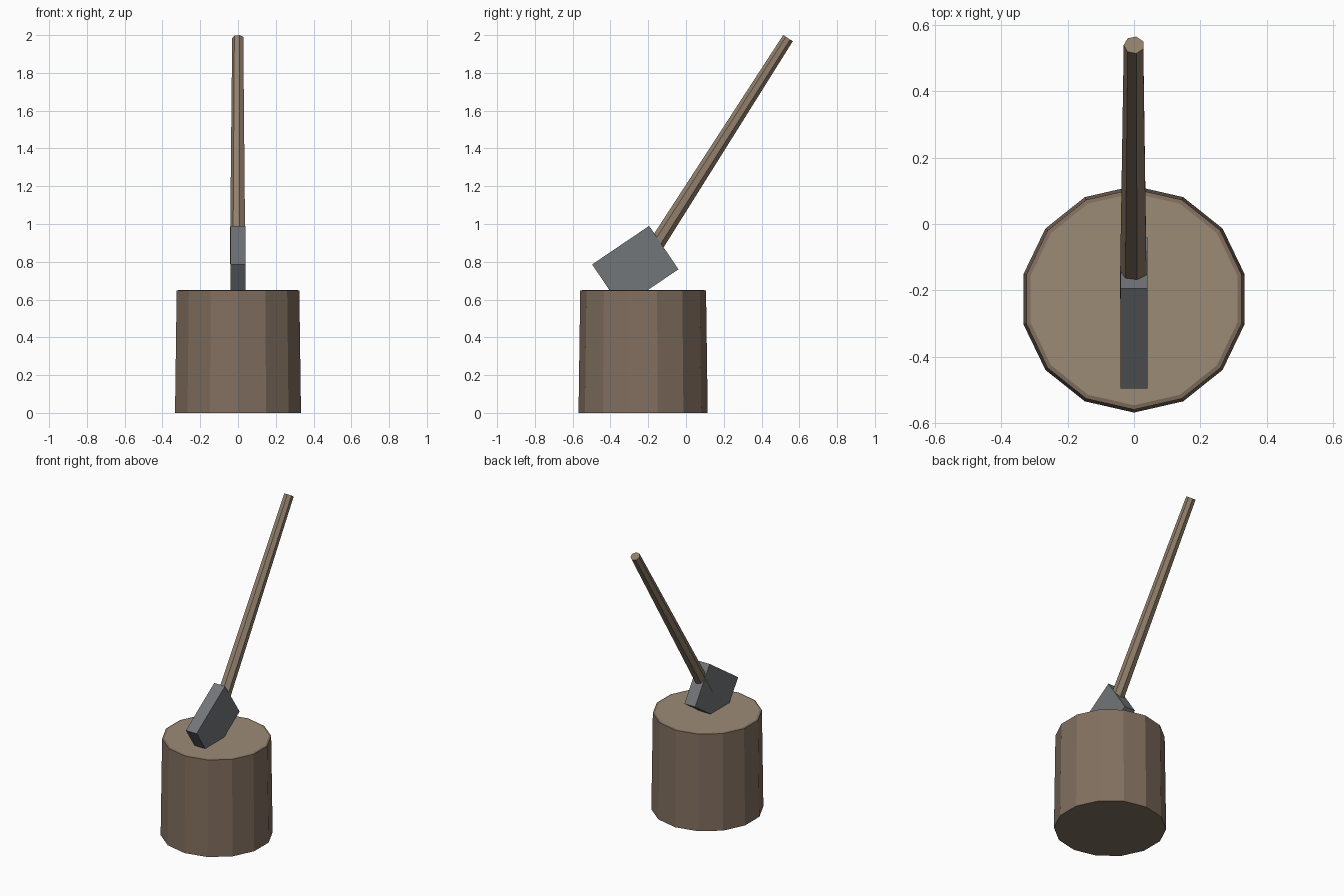
import bpy, bmesh, math
from mathutils import Vector

if "Cube" in bpy.data.objects:
    bpy.data.objects.remove(bpy.data.objects["Cube"])


def material(name, rgb):
    m = bpy.data.materials.new(name)
    m.diffuse_color = (*rgb, 1)
    m.use_nodes = True
    m.node_tree.nodes["Principled BSDF"].inputs["Base Color"].default_value = m.diffuse_color
    return m


bark = material("bark", (0.22, 0.16, 0.115))
cut_wood = material("cut_wood", (0.33, 0.26, 0.18))
handle_wood = material("handle_wood", (0.28, 0.21, 0.145))
steel = material("steel", (0.17, 0.18, 0.19))


def finish(bm, name, mats):
    bmesh.ops.recalc_face_normals(bm, faces=bm.faces)
    mesh = bpy.data.meshes.new(name)
    bm.to_mesh(mesh)
    bm.free()
    for m in mats:
        mesh.materials.append(m)
    obj = bpy.data.objects.new(name, mesh)
    bpy.context.collection.objects.link(obj)
    return obj


def loft(bm, rings):
    """Skin a list of equal-length point rings and cap both ends; returns the end cap."""
    vs = [[bm.verts.new(p) for p in r] for r in rings]
    n = len(vs[0])
    for a, b in zip(vs, vs[1:]):
        for i in range(n):
            bm.faces.new((a[i], a[(i + 1) % n], b[(i + 1) % n], b[i]))
    bm.faces.new(vs[0][::-1])
    return bm.faces.new(vs[-1])


def ring(centre, u, v, r, n):
    """Regular polygon with its first corner along u."""
    return [Vector(centre) + r * (u * math.cos(t) + v * math.sin(t))
            for t in (2 * math.pi * i / n for i in range(n))]


# Stump: 14-sided tapered log with a pale cut top inside a bark rim
bm = bmesh.new()
X, Y = Vector((1, 0, 0)), Vector((0, 1, 0))
top = loft(bm, [ring((0, -0.227, z), Y, X, r, 14)
                for z, r in ((0, 0.342), (0.648, 0.333), (0.65, 0.32))])
top.material_index = 1
finish(bm, "stump", [bark, cut_wood])

# Axe head: thick steel block, one corner sunk into the stump
bm = bmesh.new()
outline = [(-0.497, 0.786), (-0.195, 0.99), (-0.04, 0.76), (-0.342, 0.556)]
loft(bm, [[Vector((x, y, z)) for y, z in outline] for x in (-0.04, 0.04)])
finish(bm, "axe_head", [steel])

# Handle: seven-sided tapered pole leaning backwards
bm = bmesh.new()
start, end = Vector((0, -0.222, 0.79)), Vector((0, 0.54, 1.984))
axis = (end - start).normalized()
side = axis.cross(X)
loft(bm, [ring(start, -X, side, 0.043, 7), ring(end, -X, side, 0.031, 7)])
finish(bm, "axe_handle", [handle_wood])
